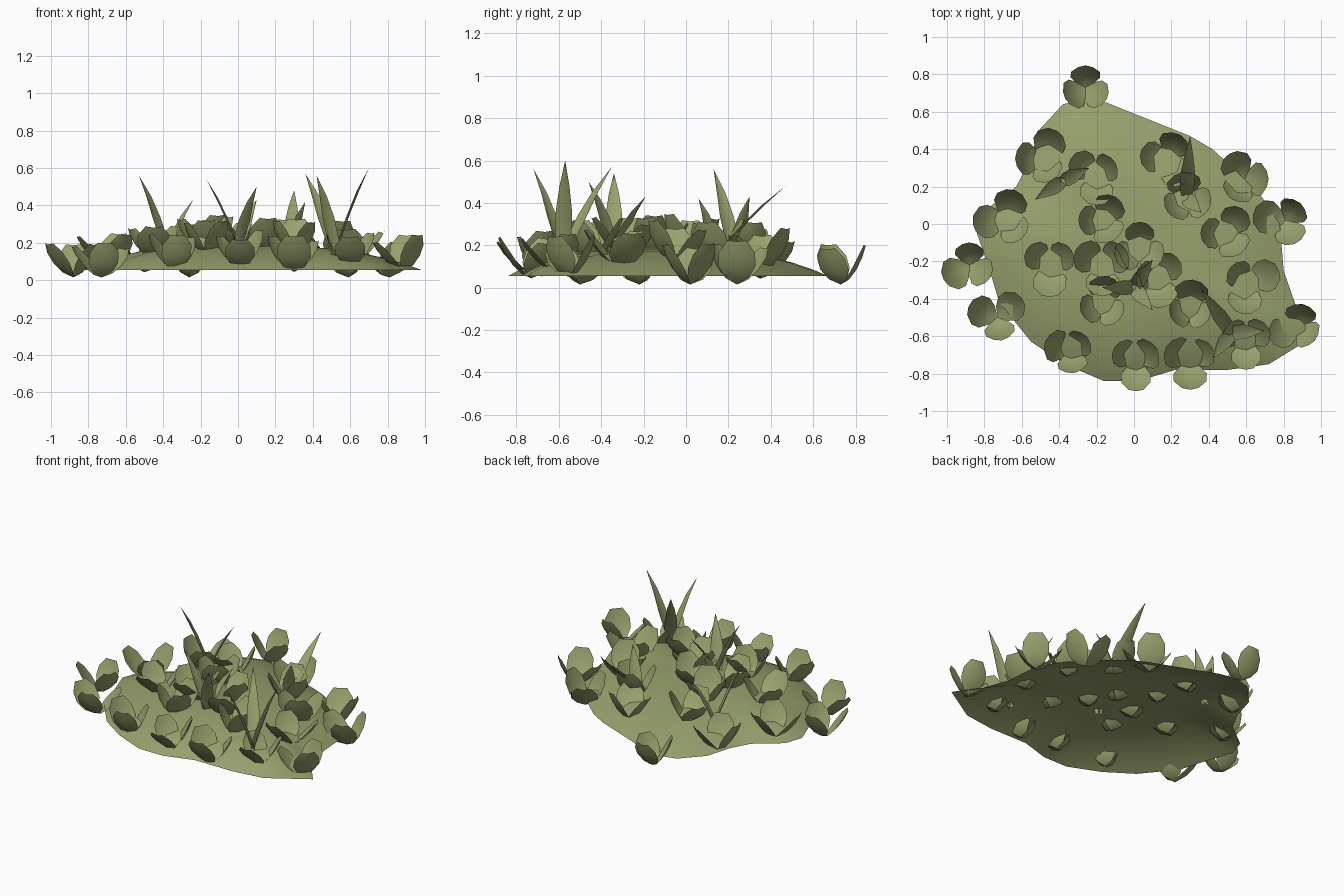
import bpy
import bmesh
import math
import random
from mathutils import Vector, Matrix

random.seed(4)
start_cube = bpy.data.objects.get("Cube")
if start_cube:
    bpy.data.objects.remove(start_cube, do_unlink=True)

# One leafy colour for the whole patch
green = bpy.data.materials.new("olive_green")
green.use_nodes = True
colour = (0.31, 0.36, 0.155, 1.0)
green.diffuse_color = colour
shader = green.node_tree.nodes["Principled BSDF"]
shader.inputs["Base Color"].default_value = colour
shader.inputs["Roughness"].default_value = 0.9


def finish(bm, name, sharp_angle):
    """Turn a bmesh into a shaded object in the scene."""
    mesh = bpy.data.meshes.new(name)
    bm.to_mesh(mesh)
    bm.free()
    mesh.materials.append(green)
    mesh.shade_smooth()
    mesh.set_sharp_from_angle(angle=math.radians(sharp_angle))
    obj = bpy.data.objects.new(name, mesh)
    bpy.context.collection.objects.link(obj)
    return obj


def bridge(bm, rows, closed=False):
    """Fill quads between neighbouring rows, and triangles at single points."""
    for low, high in zip(rows, rows[1:]):
        count = max(len(low), len(high))
        for i in range(count if closed else count - 1):
            j = (i + 1) % count
            if len(low) == 1:
                corners = (low[0], high[j], high[i])
            elif len(high) == 1:
                corners = (low[i], low[j], high[0])
            else:
                corners = (low[i], low[j], high[j], high[i])
            bm.faces.new(corners)


# Ground mound: a shallow open dome over an irregular outline
CENTRE = Vector((0.0, -0.17))
RIM, RISE = 0.055, 0.13
outline = [(0.78, 0), (0.68, 0.15), (0.55, 0.28), (0.42, 0.4), (0.3, 0.47),
           (0.15, 0.53), (0, 0.59), (-0.15, 0.65), (-0.27, 0.67),
           (-0.38, 0.64), (-0.51, 0.5), (-0.56, 0.33), (-0.63, 0.2),
           (-0.8, 0.07), (-0.84, -0.05), (-0.78, -0.22), (-0.72, -0.42),
           (-0.55, -0.63), (-0.37, -0.75), (-0.16, -0.84), (0.02, -0.84),
           (0.22, -0.78), (0.5, -0.78), (0.72, -0.75), (0.98, -0.59),
           (0.87, -0.45), (0.8, -0.25)]


def dome(f):
    return RIM + RISE * (1 - min(f, 1) ** 3)


def ground_height(x, y):
    """Height of the mound, found from the outline wedge around the point."""
    p = Vector((x, y)) - CENTRE
    for i, corner in enumerate(outline):
        a = Vector(outline[i - 1]) - CENTRE
        b = Vector(corner) - CENTRE
        det = a.x * b.y - a.y * b.x
        s = (p.x * b.y - p.y * b.x) / det
        t = (a.x * p.y - a.y * p.x) / det
        if s >= 0 and t >= 0:
            return dome(s + t)
    return RIM


bm = bmesh.new()
rings = []
for f in (1, 0.92, 0.8, 0.65, 0.45, 0.25):
    rings.append([bm.verts.new((*(CENTRE + (Vector(p) - CENTRE) * f), dome(f)))
                  for p in outline])
rings.append([bm.verts.new((*CENTRE, dome(0)))])
bridge(bm, rings, closed=True)
finish(bm, "ground_mound", 60)


# Leaf clusters: three broad splayed leaves; rows are reach, height, half width
LEAF = [(0.04, 0.018, 0.05), (0.08, 0.06, 0.08),
        (0.115, 0.115, 0.078), (0.138, 0.17, 0.04)]


def add_leaf(bm, matrix):
    rows = [[bm.verts.new(matrix @ Vector((0, 0, 0)))]]
    for reach, height, half in LEAF:
        rows.append([bm.verts.new(matrix @ Vector(
            (reach - 0.22 * abs(side) * half, side * half,
             height + 0.15 * abs(side) * half))) for side in (1, 0, -1)])
    bridge(bm, rows)


def leaf_cluster(index, x, y, turn):
    bm = bmesh.new()
    z = ground_height(x, y) - 0.04
    for k in range(3):
        size = random.uniform(0.95, 1.12)
        angle = math.radians(turn + 120 * k)
        lean = math.radians(random.uniform(-8, 10))
        add_leaf(bm, Matrix.Translation((x, y, z))
                 @ Matrix.Rotation(angle, 4, "Z")
                 @ Matrix.Rotation(lean, 4, "Y")
                 @ Matrix.Scale(size, 4))
    finish(bm, f"leaf_cluster_{index}", 40)


# Position and turn of each cluster
clusters = [(-0.26, 0.73, 90), (-0.5, 0.35, 60), (-0.2, 0.27, 30),
            (0.18, 0.36, 60), (0.59, 0.24, 0), (0.81, 0.02, 50),
            (-0.69, 0.03, 70), (-0.17, 0.02, 60), (0.03, -0.13, 90),
            (0.28, 0.14, 100), (0.5, -0.05, 60), (-0.88, -0.22, 90),
            (-0.45, -0.21, 30), (0.61, -0.31, 20), (-0.73, -0.5, 40),
            (0.88, -0.55, 80), (-0.34, -0.68, 40), (0.3, -0.45, 85),
            (0.01, -0.73, 30), (0.3, -0.73, 30), (0.6, -0.62, 30),
            (-0.17, -0.43, 80), (0.12, -0.29, 45), (-0.17, -0.22, 30)]
for index, spot in enumerate(clusters, start=1):
    leaf_cluster(index, *spot)


# Grass blades: folded tapering strips that bend outward to a point
def grass_blade(index, root, tip):
    bm = bmesh.new()
    start = Vector((*root, ground_height(*root) - 0.03))
    end = Vector(tip)
    out = Vector((end.x - start.x, end.y - start.y, 0))
    across = Vector((-out.y, out.x, 0)).normalized()
    fold = out.normalized() * 0.012
    rows = []
    for t, half in ((0, 0.02), (0.25, 0.038), (0.5, 0.039), (0.75, 0.024)):
        middle = start + out * (t ** 1.2)
        middle.z = start.z + (end.z - start.z) * t
        rows.append([bm.verts.new(middle + across * half * side
                                  - fold * abs(side)) for side in (1, 0, -1)])
    rows.append([bm.verts.new(end)])
    bridge(bm, rows)
    finish(bm, f"grass_blade_{index}", 40)


# Each tuft has one root and several blade tips
tufts = [((0.52, -0.58), [(0.7, -0.57, 0.6), (0.36, -0.35, 0.57),
                          (0.42, -0.72, 0.56)]),
         ((0, -0.34), [(-0.17, -0.34, 0.54), (0.1, -0.46, 0.5),
                       (0.1, -0.19, 0.43)]),
         ((-0.38, 0.23), [(-0.53, 0.13, 0.56), (-0.24, 0.3, 0.43)]),
         ((0.28, 0.14), [(0.3, 0.47, 0.48), (0.36, 0.06, 0.42)])]
count = 0
for root, tips in tufts:
    for tip in tips:
        count += 1
        grass_blade(count, root, tip)
